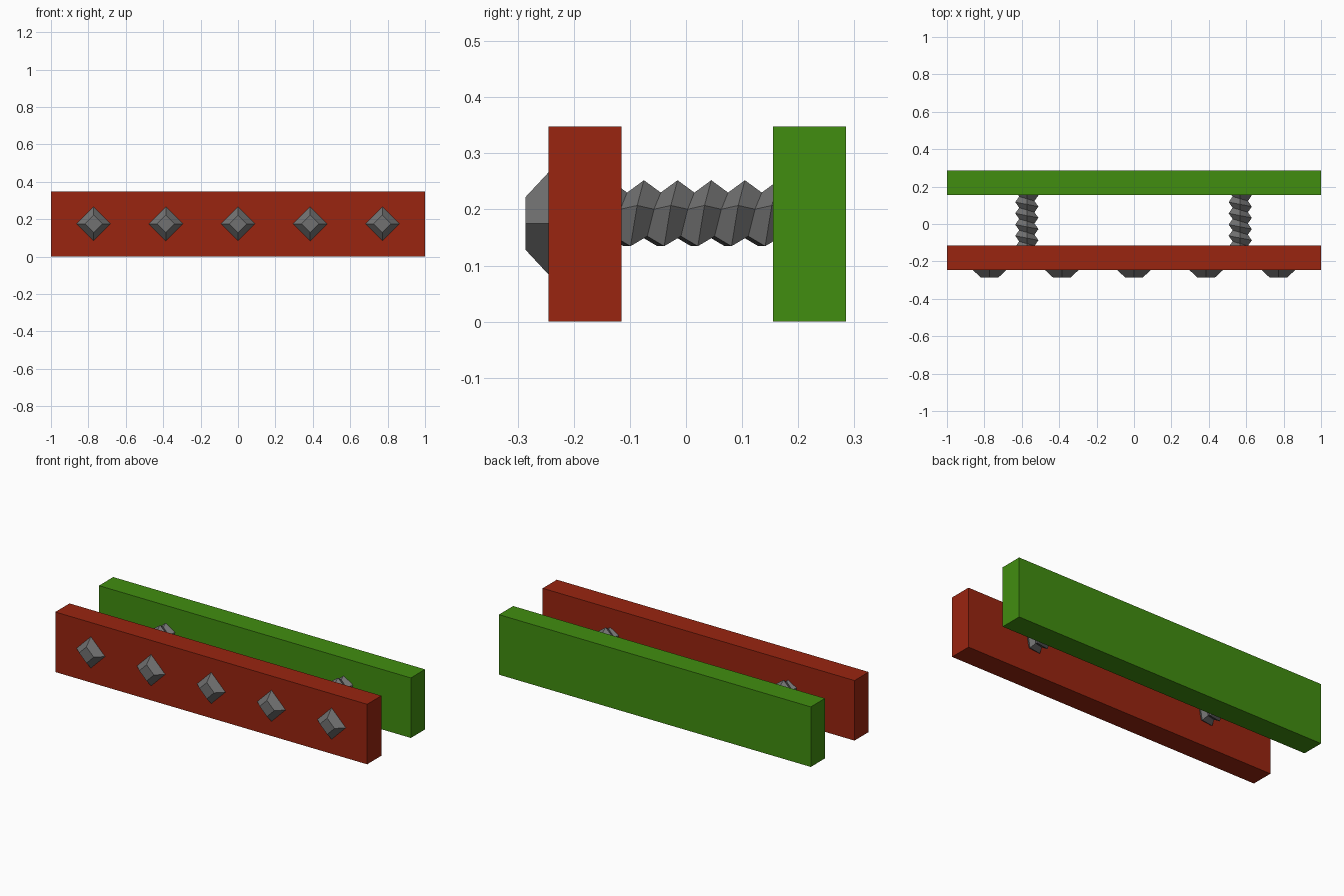
import bpy, bmesh, math
from mathutils import Matrix

if "Cube" in bpy.data.objects:
    bpy.data.objects.remove(bpy.data.objects["Cube"])


def material(name, rgb):
    m = bpy.data.materials.new(name)
    m.diffuse_color = (*rgb, 1.0)
    m.use_nodes = True
    m.node_tree.nodes["Principled BSDF"].inputs["Base Color"].default_value = m.diffuse_color
    return m


RED = material("red paint", (0.32, 0.018, 0.005))
GREEN = material("green paint", (0.053, 0.27, 0.005))
METAL = material("grey metal", (0.165, 0.165, 0.165))


def finish(bm, name, mat, loc=(0, 0, 0)):
    bmesh.ops.recalc_face_normals(bm, faces=bm.faces)
    mesh = bpy.data.meshes.new(name)
    bm.to_mesh(mesh)
    bm.free()
    mesh.materials.append(mat)
    ob = bpy.data.objects.new(name, mesh)
    ob.location = loc
    bpy.context.collection.objects.link(ob)
    return ob


def board(name, y0, y1, height, mat):
    bm = bmesh.new()
    bmesh.ops.create_cube(bm, size=1)
    bmesh.ops.scale(bm, vec=(2, y1 - y0, height), verts=bm.verts)
    finish(bm, name, mat, (0, (y0 + y1) / 2, height / 2))


def stud(name, x):
    # four-sided bevelled bolt head standing on its corner
    bm = bmesh.new()
    rot = Matrix.Rotation(math.pi / 2, 4, 'X')
    bmesh.ops.create_cone(bm, cap_ends=True, segments=4, radius1=0.091,
                          radius2=0.047, depth=0.041, matrix=rot)
    finish(bm, name, METAL, (x, -0.2655, 0.175))


def screw(name, x, sides=5, pitch=0.06, outer=0.065, inner=0.043):
    # five-sided helical thread: one crest helix and one root helix
    bm = bmesh.new()
    crest, root = [], []
    for i in range(36):
        a = math.pi / 2 + math.tau * i / sides
        y = -0.195 + pitch * i / sides
        c, s = math.cos(a), math.sin(a)
        crest.append(bm.verts.new((outer * c, y, outer * s)))
        root.append(bm.verts.new((inner * c, y + pitch / 2, inner * s)))
    for i in range(35):
        bm.faces.new((crest[i], crest[i + 1], root[i + 1], root[i]))
        if i + sides + 1 < 36:
            j = i + sides
            bm.faces.new((root[i], root[i + 1], crest[j + 1], crest[j]))
    finish(bm, name, METAL, (x, 0, 0.187))


# the two long planks
board("front_board", -0.245, -0.115, 0.348, RED)
board("back_board", 0.155, 0.285, 0.348, GREEN)

# row of bolt heads on the front
for i in range(5):
    stud(f"bolt_head_{i + 1}", (i - 2) * 0.386)

# threaded rods joining the planks
screw("left_screw", -0.573)
screw("right_screw", 0.568)
